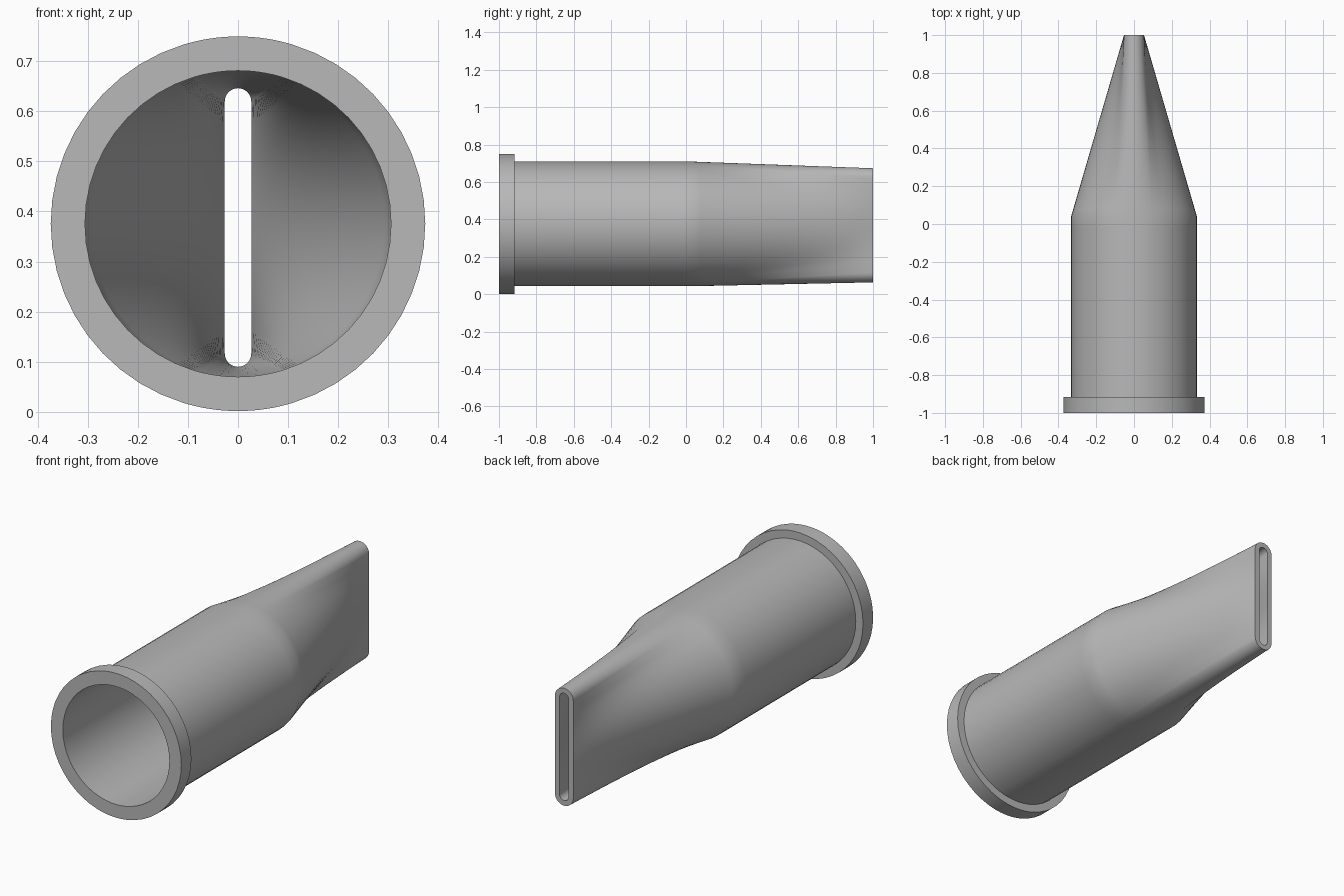
import bpy
import bmesh
from math import sin, cos, tan, pi, radians

cube = bpy.data.objects.get("Cube")
if cube:
    bpy.data.objects.remove(cube, do_unlink=True)

AXIS_Z, TIP_Z = 0.3755, 0.368
FLANGE_R, OUTER_R, INNER_R = 0.3745, 0.333, 0.306
BEND_Y = 0.04
HALF_STRAIGHT = 0.252
OUTER_CAP, INNER_CAP = 0.053, 0.0265
SIDE_STEPS, CAP_STEPS, LOFT_STEPS = 10, 8, 24
SPLIT = radians(73)          # circle angle where the slot's round end begins


def quarter():
    """Pairs of circle angle and slot position for one quadrant."""
    out = []
    for i in range(SIDE_STEPS):
        f = i / SIDE_STEPS
        rise = (f + tan(f * SPLIT) / tan(SPLIT)) / 2
        out.append((f * SPLIT, rise, 0.0))
    for i in range(CAP_STEPS + 1):
        f = i / CAP_STEPS
        out.append((SPLIT + f * (pi / 2 - SPLIT), 1.0, f * pi / 2))
    return out


def mirrored(points):
    """Complete a quadrant, running from +x to +z, into a closed loop."""
    top = points + [(-x, z) for x, z in reversed(points[:-1])]
    return top + [(x, -z) for x, z in reversed(top[1:-1])]


def circle(r):
    return mirrored([(r * cos(a), r * sin(a)) for a, _, _ in quarter()])


def slot(cap):
    return mirrored([(cap * cos(p), HALF_STRAIGHT * rise + cap * sin(p))
                     for _, rise, p in quarter()])


def place(loop, y, z):
    return [(px, y, pz + z) for px, pz in loop]


def loft(r, cap):
    """Rings blending the round tube into the flat slot."""
    rings = []
    for i in range(LOFT_STEPS + 1):
        s = i / LOFT_STEPS
        loop = [(a[0] + (b[0] - a[0]) * s, a[1] + (b[1] - a[1]) * s)
                for a, b in zip(circle(r), slot(cap))]
        rings.append(place(loop, BEND_Y + (1 - BEND_Y) * s,
                           AXIS_Z + (TIP_Z - AXIS_Z) * s))
    return rings


# Closed wall section: flange, outer tube, outer taper, lip, inner taper, bore
rings = [place(circle(r), y, AXIS_Z) for r, y in (
    (INNER_R, -1), (FLANGE_R, -1), (FLANGE_R, -0.917),
    (OUTER_R, -0.917), (OUTER_R, -0.02))]
rings += loft(OUTER_R, OUTER_CAP)
rings += list(reversed(loft(INNER_R, INNER_CAP)))
rings.append(place(circle(INNER_R), -0.02, AXIS_Z))

bm = bmesh.new()
verts = [[bm.verts.new(co) for co in ring] for ring in rings]
count = len(verts[0])
for i, ring in enumerate(verts):
    following = verts[(i + 1) % len(verts)]
    for j in range(count):
        k = (j + 1) % count
        bm.faces.new((ring[j], ring[k], following[k], following[j]))
bmesh.ops.recalc_face_normals(bm, faces=bm.faces)
mesh = bpy.data.meshes.new("flat_nozzle")
bm.to_mesh(mesh)
bm.free()

# Plain grey finish
grey = bpy.data.materials.new("plain_grey")
grey.use_nodes = True
colour = (0.48, 0.48, 0.48, 1)
grey.diffuse_color = colour
for node in grey.node_tree.nodes:
    if node.type == 'BSDF_PRINCIPLED':
        node.inputs["Base Color"].default_value = colour
mesh.materials.append(grey)

nozzle = bpy.data.objects.new("flat_nozzle", mesh)
bpy.context.collection.objects.link(nozzle)
bpy.ops.object.select_all(action='DESELECT')
nozzle.select_set(True)
bpy.context.view_layer.objects.active = nozzle
bpy.ops.object.shade_smooth_by_angle(angle=radians(30))
